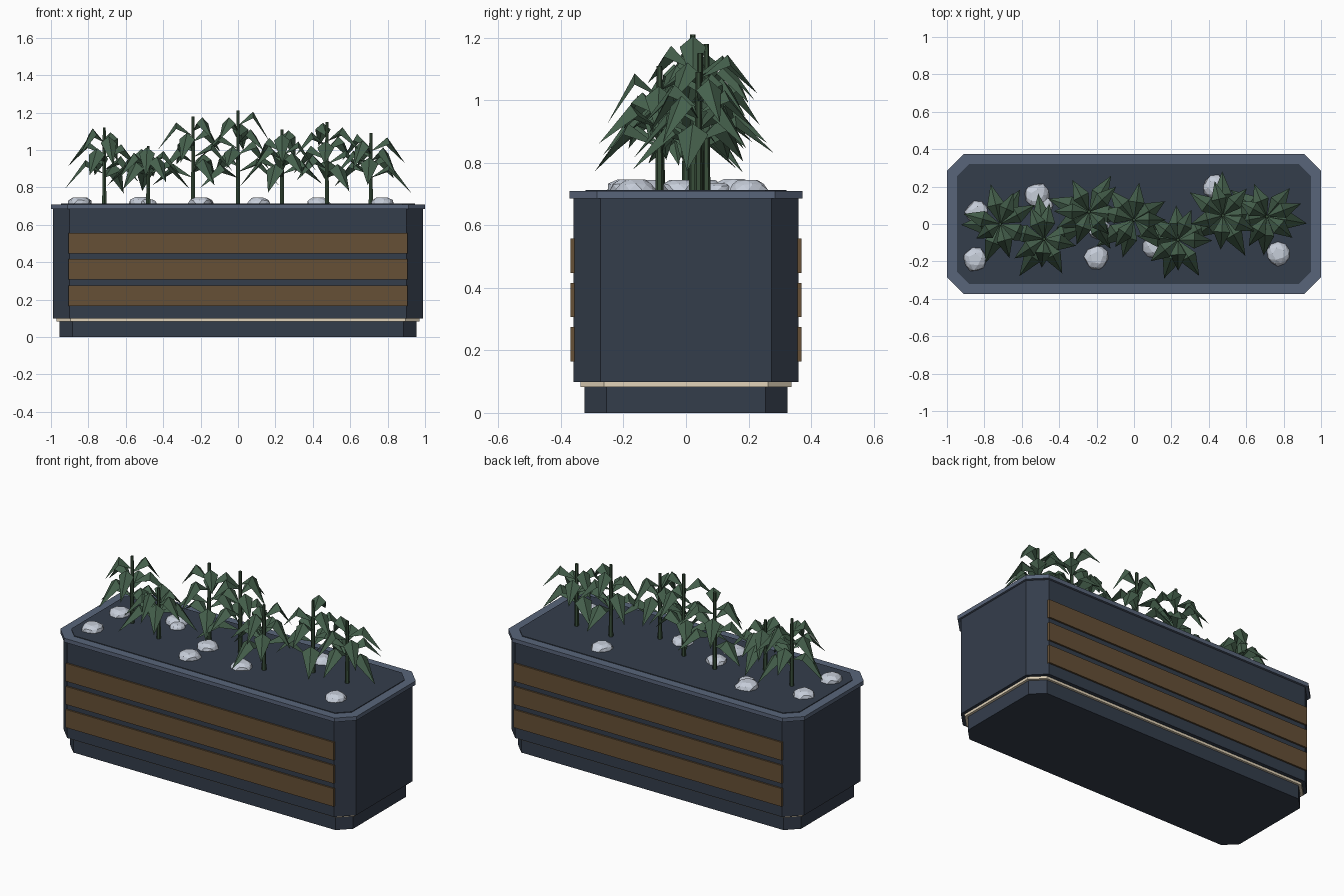
import bpy, bmesh, math, random
from mathutils import Vector

random.seed(4)
cube = bpy.data.objects.get("Cube")
if cube:
    bpy.data.objects.remove(cube, do_unlink=True)


def material(name, *rgb):
    lin = [(c / 255 / 12.92) if c < 11 else ((c / 255 + 0.055) / 1.055) ** 2.4 for c in rgb]
    m = bpy.data.materials.new(name)
    m.use_nodes = True
    m.diffuse_color = (*lin, 1)
    m.node_tree.nodes["Principled BSDF"].inputs["Base Color"].default_value = (*lin, 1)
    return m


slate = material("dark slate", 52, 61, 75)
edge = material("slate blue", 89, 101, 122)
wood = material("brown wood", 102, 80, 54)
cream = material("cream", 226, 212, 186)
stone = material("pale stone", 198, 205, 217)
leaf_green = material("leaf green", 69, 96, 76)
stem_green = material("stem green", 56, 78, 58)


def finish(bm, name, mat):
    mesh = bpy.data.meshes.new(name)
    bm.to_mesh(mesh)
    bm.free()
    mesh.materials.append(mat)
    obj = bpy.data.objects.new(name, mesh)
    bpy.context.collection.objects.link(obj)
    return obj


def prism(name, mat, hx, hy, cut, z0, z1):
    """Box with its four upright corners cut off."""
    bm = bmesh.new()
    corners = []
    for sx, sy in ((1, 1), (-1, 1), (-1, -1), (1, -1)):
        pair = [(sx * hx, sy * (hy - cut)), (sx * (hx - cut), sy * hy)]
        corners += pair if sx * sy > 0 else pair[::-1]
    face = bm.faces.new([bm.verts.new((x, y, z0)) for x, y in corners])
    top = bmesh.ops.extrude_face_region(bm, geom=[face])["geom"]
    bmesh.ops.translate(bm, vec=(0, 0, z1 - z0),
                        verts=[v for v in top if isinstance(v, bmesh.types.BMVert)])
    bmesh.ops.recalc_face_normals(bm, faces=bm.faces)
    return finish(bm, name, mat)


def box(name, mat, center, size):
    bm = bmesh.new()
    bmesh.ops.create_cube(bm, size=1)
    bmesh.ops.scale(bm, vec=size, verts=bm.verts)
    bmesh.ops.translate(bm, vec=center, verts=bm.verts)
    return finish(bm, name, mat)


# Planter
prism("plinth", slate, 0.955, 0.324, 0.07, 0, 0.085)
prism("trim_strip", cream, 0.97, 0.337, 0.075, 0.083, 0.099)
prism("planter_body", slate, 0.988, 0.36, 0.087, 0.098, 0.69)
prism("rim", edge, 1.0, 0.373, 0.088, 0.685, 0.709)
prism("soil", slate, 0.947, 0.322, 0.067, 0.66, 0.713)

# Wooden slats on the front and back
for side, y in (("front", -0.36), ("back", 0.36)):
    for i in range(3):
        box(f"{side}_slat_{i + 1}", wood, (0, y, 0.22 + 0.141 * i), (1.81, 0.02, 0.11))


# Stones half sunk in the soil
def rock(name, x, y, r):
    bm = bmesh.new()
    bmesh.ops.create_icosphere(bm, subdivisions=2, radius=1)
    turn = random.uniform(0, math.tau)
    for v in bm.verts:
        k = random.uniform(0.9, 1.08) * r
        a = math.atan2(v.co.y, v.co.x) + turn
        flat = math.hypot(v.co.x, v.co.y) * k
        z = min(max(v.co.z, -0.2), 0.85) * r * 0.62
        v.co = (x + flat * math.cos(a), y + flat * math.sin(a), 0.712 + z)
    finish(bm, name, stone)


stones = [(-0.84, 0.06, 0.062), (-0.85, -0.19, 0.065), (-0.52, 0.15, 0.068),
          (-0.48, 0.1, 0.045), (-0.2, -0.18, 0.065), (-0.19, -0.02, 0.062),
          (0.11, -0.12, 0.062), (0.43, 0.2, 0.062), (0.77, -0.16, 0.064)]
for i, s in enumerate(stones):
    rock(f"stone_{i + 1}", *s)


# Plants: a thin stem with drooping, folded leaves spiralling up it
def add_leaf(bm, base, angle, reach, width):
    out = Vector((math.cos(angle), math.sin(angle), 0))
    side = Vector((-out.y, out.x, 0))
    up = Vector((0, 0, 1))
    mid = base + out * reach * 0.48 + up * 0.075
    root = bm.verts.new(base)
    ridge = bm.verts.new(mid)
    tip = bm.verts.new(base + out * reach - up * random.uniform(0.04, 0.085))
    left, right = [bm.verts.new(mid + side * s * width - up * 0.035) for s in (1, -1)]
    for tri in ((root, ridge, left), (root, right, ridge),
                (ridge, tip, left), (ridge, right, tip)):
        bm.faces.new(tri)


def plant(number, x, y, top):
    bm = bmesh.new()
    height = top - 0.7
    bmesh.ops.create_cone(bm, cap_ends=True, segments=6, radius1=0.013, radius2=0.009, depth=height)
    bmesh.ops.translate(bm, vec=(x, y, 0.7 + height / 2), verts=bm.verts)
    finish(bm, f"stem_{number}", stem_green)

    bm = bmesh.new()
    count = 10
    for i in range(count):
        t = i / (count - 1)
        z = 0.85 + (top - 0.93) * t
        angle = number * 0.9 + i * math.radians(137.5) + random.uniform(-0.2, 0.2)
        add_leaf(bm, Vector((x, y, z)), angle, 0.23 - 0.06 * t + random.uniform(-0.02, 0.02),
                 0.05 - 0.008 * t)
    finish(bm, f"leaves_{number}", leaf_green)


plants = [(-0.715, 0.0, 1.12), (-0.48, -0.08, 1.02), (-0.24, 0.065, 1.18), (0, 0.022, 1.21),
          (0.235, -0.085, 1.11), (0.475, 0.045, 1.15), (0.71, 0.04, 1.09)]
for i, p in enumerate(plants):
    plant(i + 1, *p)
